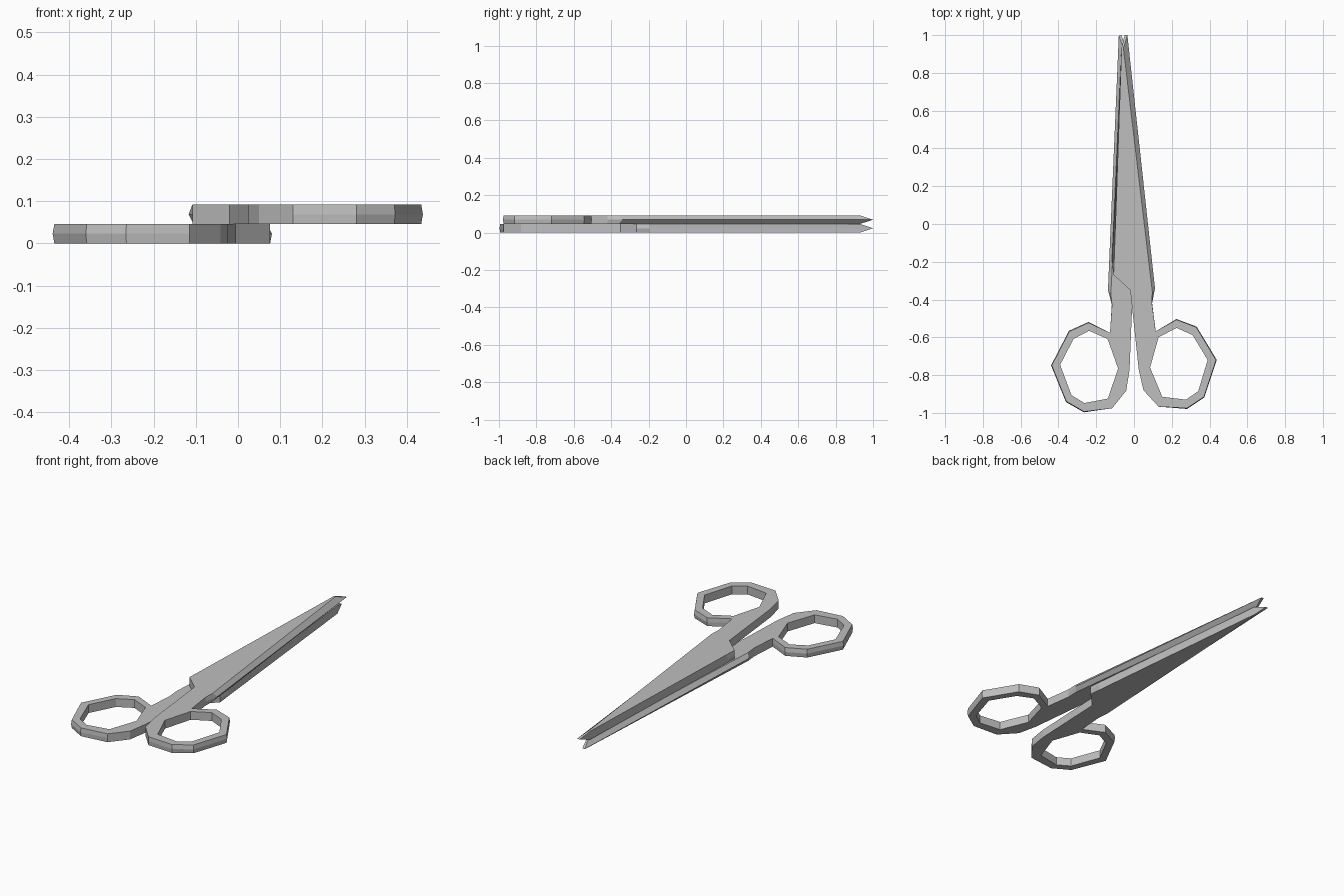
import bpy, bmesh, math
from mathutils import Matrix, Vector

cube = bpy.data.objects.get("Cube")
if cube:
    bpy.data.objects.remove(cube, do_unlink=True)

HALF = 0.023   # half the thickness of one blade

steel = bpy.data.materials.new("grey_steel")
steel.use_nodes = True
colour = (0.52, 0.52, 0.52, 1)
steel.diffuse_color = colour
steel.node_tree.nodes["Principled BSDF"].inputs["Base Color"].default_value = colour

# Blade and shank: flat-face corner, then the ridge corner at mid thickness
blade = [
    ((0.095, -0.42), (0.096, -0.42)),
    ((0.097, -0.36), (0.111, -0.34)),
    ((-0.056, 0.93), (-0.035, 1.0)),
    ((-0.066, 0.93), (-0.05, 1.0)),
    ((-0.105, -0.2), (-0.117, -0.2)),
    ((-0.108, -0.27), (-0.108, -0.27)),
    ((-0.02, -0.35), (-0.02, -0.35)),
]
# Finger ring: outside corners, continuing from the shank, and the hole
ring = [(0.025, -0.77), (0.05, -0.88), (0.13, -0.967), (0.28, -0.975),
        (0.37, -0.915), (0.434, -0.72), (0.33, -0.547), (0.225, -0.507),
        (0.115, -0.568)]
hole = [(0.085, -0.76), (0.13, -0.6), (0.225, -0.55), (0.31, -0.588),
        (0.39, -0.72), (0.34, -0.885), (0.275, -0.93), (0.15, -0.915)]

# The ring's outer wall bulges slightly at mid thickness on its far side
centre = Vector((0.24, -0.74))


def bulge(p):
    v = Vector(p)
    return v + (v - centre).normalized() * (0.004 if v.x > 0.2 else 0)


flat = [f for f, m in blade] + ring
ridge = [m for f, m in blade] + [bulge(p) for p in ring]


def loop(bm, points, z):
    return [bm.verts.new((p[0], p[1], z)) for p in points]


def pairs(verts):
    return list(zip(verts, verts[1:] + verts[:1]))


def wall(bm, low, high):
    for (a, b), (d, c) in zip(pairs(low), pairs(high)):
        bm.faces.new((a, b, c, d))


def make_half(name, matrix):
    bm = bmesh.new()
    bottom, middle, top = (loop(bm, pts, z) for pts, z in
                           ((flat, -HALF), (ridge, 0), (flat, HALF)))
    hole_low, hole_high = loop(bm, hole, -HALF), loop(bm, hole, HALF)
    wall(bm, bottom, middle)
    wall(bm, middle, top)
    wall(bm, hole_low, hole_high)
    # Flat faces with the finger hole left open
    for outer, inner in ((bottom, hole_low), (top, hole_high)):
        edges = [bm.edges.get(pair) for pair in pairs(outer) + pairs(inner)]
        bmesh.ops.triangle_fill(bm, edges=edges, use_beauty=True)
    bmesh.ops.transform(bm, matrix=matrix, verts=bm.verts)
    bmesh.ops.recalc_face_normals(bm, faces=bm.faces)
    mesh = bpy.data.meshes.new(name)
    bm.to_mesh(mesh)
    bm.free()
    mesh.materials.append(steel)
    obj = bpy.data.objects.new(name, mesh)
    bpy.context.collection.objects.link(obj)


# The lower half is the upper one turned over about the long axis
pivot = Vector((0, -0.75, 0))
turn = (Matrix.Translation(pivot)
        @ Matrix.Rotation(math.pi, 4, Vector((-0.033, 1, 0)).normalized())
        @ Matrix.Translation(-pivot))
make_half("upper_scissor_half", Matrix.Translation((0, 0, 3 * HALF)))
make_half("lower_scissor_half", Matrix.Translation((0, 0, HALF)) @ turn)
